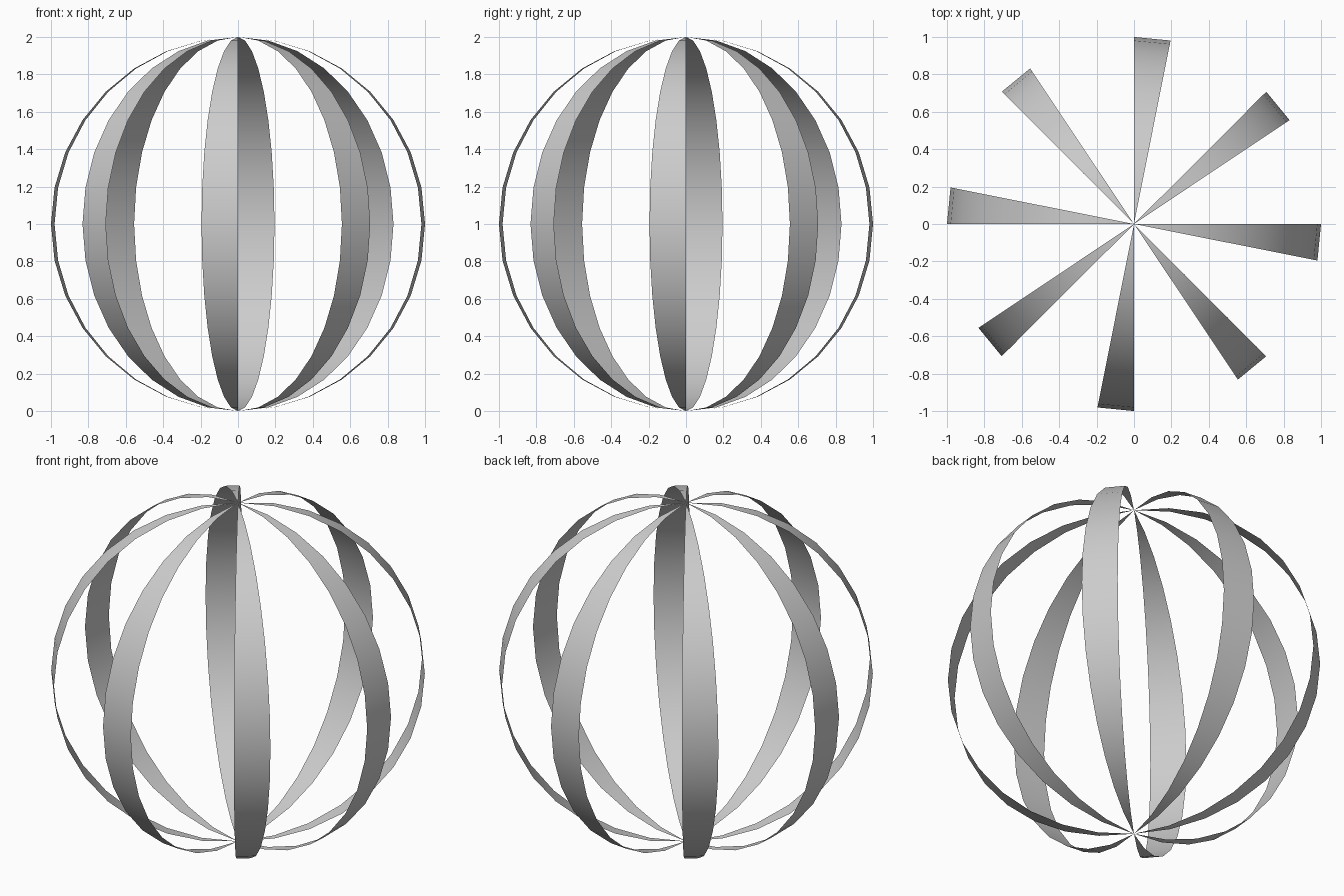
import bpy
import bmesh
import math
from mathutils import Matrix

SEGMENTS, RINGS, KEEP_EVERY = 32, 16, 4

cube = bpy.data.objects.get("Cube")
if cube:
    bpy.data.objects.remove(cube, do_unlink=True)

# One plain grey material
grey = bpy.data.materials.new("light_grey")
grey.use_nodes = True
colour = (0.6, 0.6, 0.6, 1.0)
grey.diffuse_color = colour
grey.node_tree.nodes["Principled BSDF"].inputs["Base Color"].default_value = colour

# Sphere with only every fourth gore kept, the gores meeting at the poles
bm = bmesh.new()
bmesh.ops.create_uvsphere(bm, u_segments=SEGMENTS, v_segments=RINGS, radius=1.0,
                          matrix=Matrix.Translation((0, 0, 1)))
step = math.tau / SEGMENTS


def is_gap(face):
    centre = face.calc_center_median()
    gore = math.floor(math.atan2(centre.y, centre.x) / step)
    return gore % KEEP_EVERY != KEEP_EVERY - 1


bmesh.ops.delete(bm, geom=[f for f in bm.faces if is_gap(f)], context="FACES")
for face in bm.faces:
    face.smooth = True

mesh = bpy.data.meshes.new("sphere_ribbons")
bm.to_mesh(mesh)
bm.free()
mesh.materials.append(grey)
ribbons = bpy.data.objects.new("sphere_ribbons", mesh)
bpy.context.collection.objects.link(ribbons)
